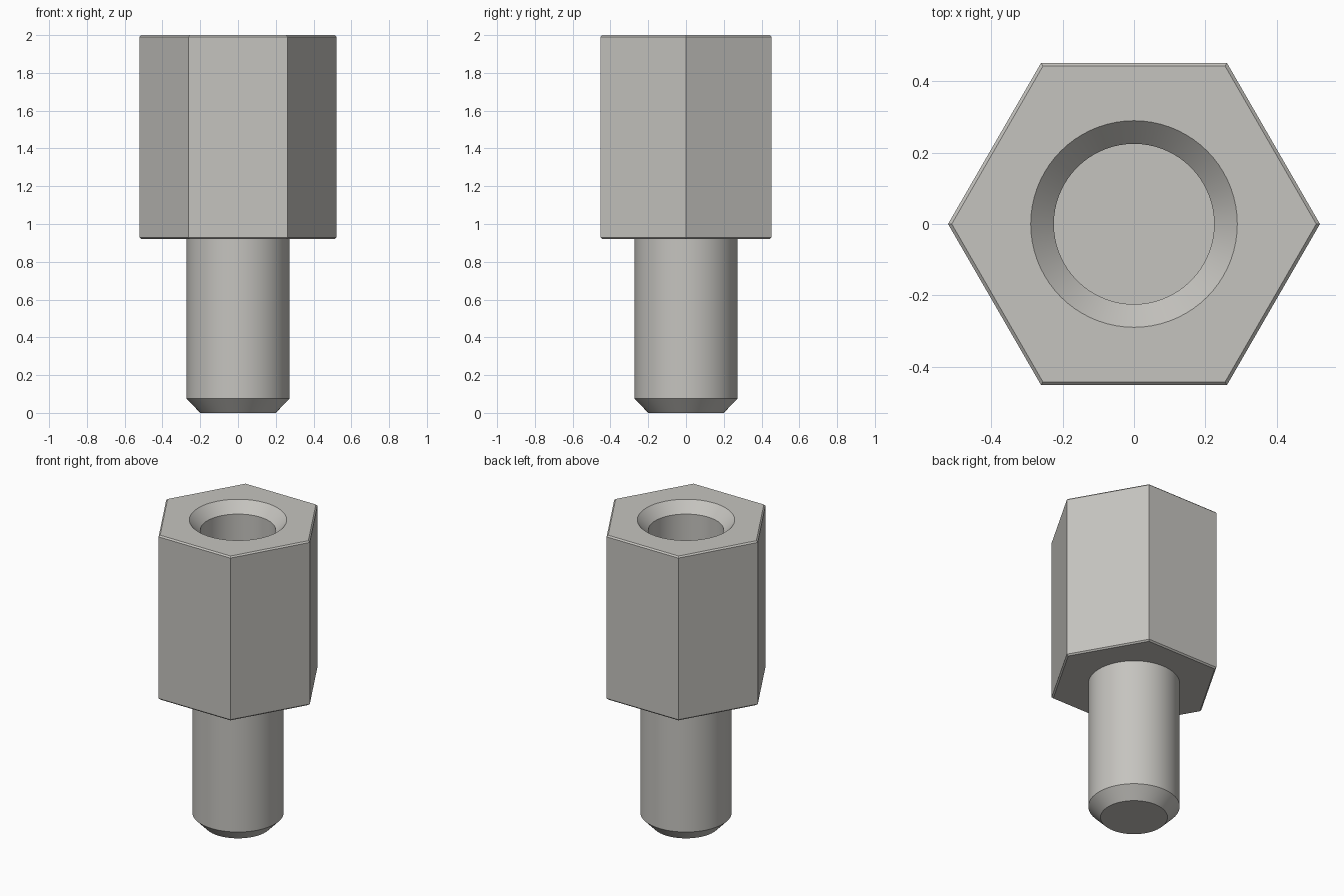
import bpy, bmesh, math

old = bpy.data.objects.get("Cube")
if old:
    bpy.data.objects.remove(old, do_unlink=True)

SEGMENTS = 72      # multiple of 6, so the hexagon corners fall on vertices
APOTHEM = 0.452    # half the width across the flats
STUD_R = 0.272
BORE_R = 0.225
SHOULDER = 0.92    # underside of the hexagon
TOP = 2.0
EDGE = 0.009       # small chamfer on the hexagon rims

steel = bpy.data.materials.new("brushed steel grey")
steel.use_nodes = True
colour = (0.56, 0.55, 0.52, 1)
steel.diffuse_color = colour
steel.node_tree.nodes["Principled BSDF"].inputs["Base Color"].default_value = colour


def ring(bm, size, z, hexagonal=False):
    """Circle of radius size, or hexagon of apothem size with corners on x."""
    verts = []
    for i in range(SEGMENTS):
        a = math.tau * i / SEGMENTS
        r = size
        if hexagonal:
            r /= math.cos(a % (math.pi / 3) - math.pi / 6)
        verts.append(bm.verts.new((r * math.cos(a), r * math.sin(a), z)))
    return verts


# One machined piece, listed from the stud tip up and down into the bore
sections = [
    (STUD_R - 0.072, 0, False),               # stud tip
    (STUD_R, 0.075, False),                   # tip chamfer
    (STUD_R, SHOULDER, False),                # stud shank
    (APOTHEM - EDGE, SHOULDER, True),         # shoulder
    (APOTHEM, SHOULDER + EDGE, True),
    (APOTHEM, TOP - EDGE, True),              # hexagon flats
    (APOTHEM - EDGE, TOP, True),
    (BORE_R + 0.065, TOP, False),             # countersink rim
    (BORE_R, TOP - 0.067, False),
    (BORE_R, TOP - 0.8, False),               # blind bore floor
]

bm = bmesh.new()
rings = [ring(bm, *s) for s in sections]
for low, high in zip(rings, rings[1:]):
    for i in range(SEGMENTS):
        j = (i + 1) % SEGMENTS
        bm.faces.new((low[i], low[j], high[j], high[i]))
bm.faces.new(rings[0][::-1])
bm.faces.new(rings[-1])
bmesh.ops.recalc_face_normals(bm, faces=bm.faces)

mesh = bpy.data.meshes.new("hex_standoff")
bm.to_mesh(mesh)
bm.free()
mesh.materials.append(steel)
standoff = bpy.data.objects.new("hex_standoff", mesh)
bpy.context.collection.objects.link(standoff)

# Smooth round walls, crisp machined edges
bpy.ops.object.select_all(action='DESELECT')
standoff.select_set(True)
bpy.context.view_layer.objects.active = standoff
bpy.ops.object.shade_smooth_by_angle(angle=math.radians(30))
